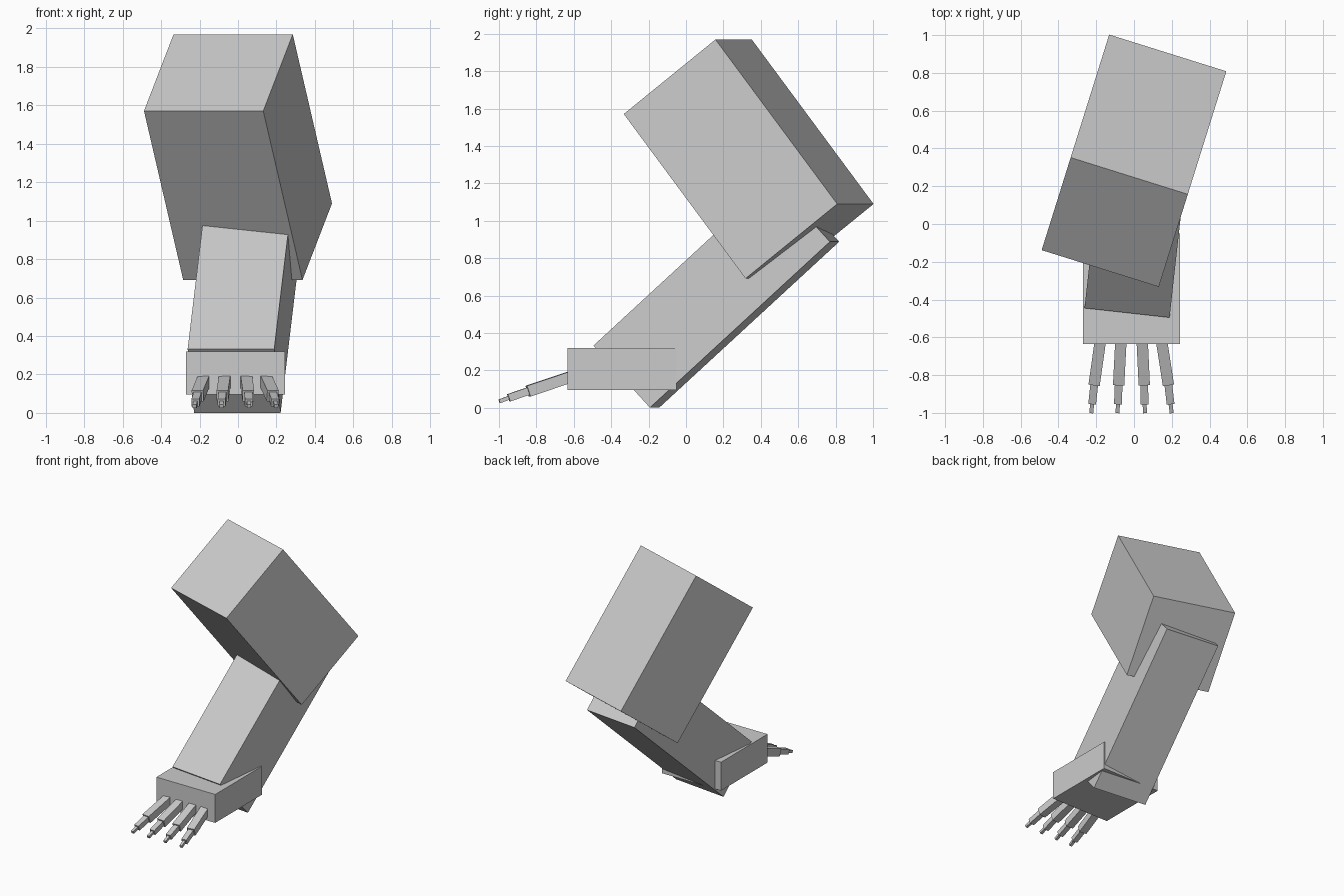
import bpy, math
from mathutils import Vector

if "Cube" in bpy.data.objects:
    bpy.data.objects.remove(bpy.data.objects["Cube"])

grey = bpy.data.materials.new("plain grey")
grey.diffuse_color = (0.6, 0.6, 0.6, 1)
grey.use_nodes = True
grey.node_tree.nodes["Principled BSDF"].inputs["Base Color"].default_value = grey.diffuse_color


def box(name, centre, size, yaw=0.0, pitch=0.0):
    """Box whose length runs along local y, tilted by pitch then turned by yaw (radians)."""
    bpy.ops.mesh.primitive_cube_add(size=1, location=centre, rotation=(pitch, 0, yaw))
    ob = bpy.context.object
    ob.name = name
    ob.scale = size
    bpy.ops.object.transform_apply(location=False, rotation=False, scale=True)
    ob.data.materials.append(grey)
    return ob


def bar(name, tip, root, width):
    """Square bar between two points."""
    tip, root = Vector(tip), Vector(root)
    d = root - tip
    box(name, (tip + root) / 2, (width, d.length, width),
        math.atan2(-d.x, d.y), math.atan2(d.z, math.hypot(d.x, d.y)))


# Arm: upper block, forearm and palm
box("upper_arm", (0, 0.335, 1.33), (0.65, 1.113, 0.65),
    math.radians(-17.4), math.radians(-52.2))
box("forearm", (0.033, 0.162, 0.61), (0.453, 1.313, 0.45),
    math.radians(-6.3), math.radians(42.5))
box("palm", (-0.013, -0.343, 0.208), (0.515, 0.583, 0.225))

# Fingers: three tapering segments each, fanned outwards
joints_y = (-0.632, -0.845, -0.948, -0.998)
joints_z = (0.16, 0.0885, 0.053, 0.034)
widths = (0.06, 0.041, 0.021)
fingers = ((-0.180, -0.210, -0.221, -0.226),
           (-0.070, -0.081, -0.085, -0.087),
           (0.044, 0.054, 0.056, 0.058),
           (0.148, 0.181, 0.193, 0.199))
for f, xs in enumerate(fingers, 1):
    pts = [Vector(p) for p in zip(xs, joints_y, joints_z)]
    for s in range(3):
        # sink each root slightly into the part behind it
        root = pts[s] + (pts[s] - pts[s + 1]).normalized() * 0.02
        bar(f"finger_{f}_segment_{s + 1}", pts[s + 1], root, widths[s])
